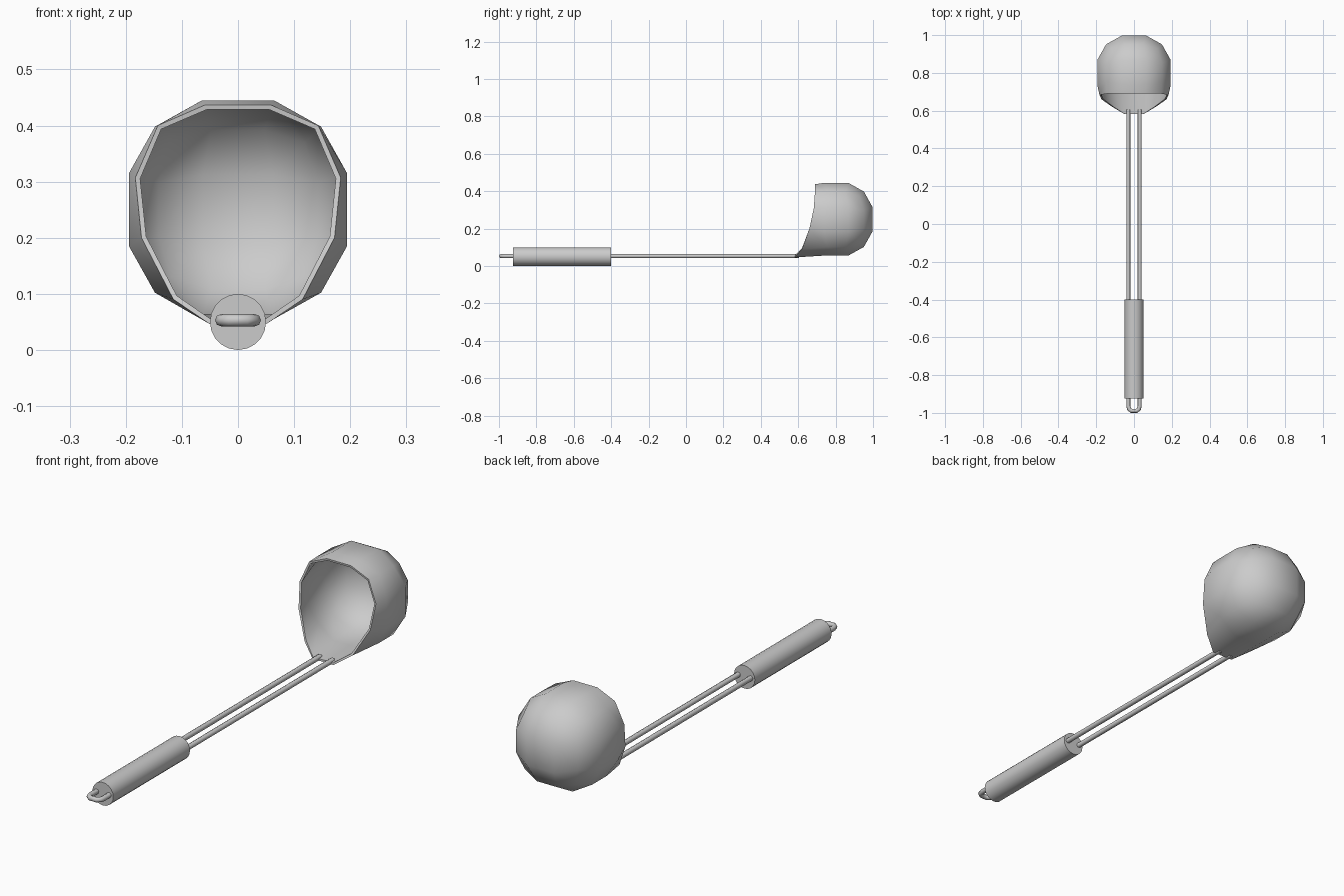
import bpy, bmesh, math
from mathutils import Vector

if "Cube" in bpy.data.objects:
    bpy.data.objects.remove(bpy.data.objects["Cube"])

metal = bpy.data.materials.new("grey_metal")
metal.use_nodes = True
metal.diffuse_color = (0.6, 0.6, 0.6, 1)
metal.node_tree.nodes["Principled BSDF"].inputs["Base Color"].default_value = (0.6, 0.6, 0.6, 1)


def activate(obj):
    bpy.ops.object.select_all(action='DESELECT')
    bpy.context.view_layer.objects.active = obj
    obj.select_set(True)


# Scoop bowl: a cube sphere open at the front, with its lower rim drawn out to a lip
CENTRE, RADIUS = Vector((0, 0.803, 0.25)), 0.215
STEPS = (-1, -1 / 3, 1 / 3, 1)
# Rim half-outline from top to bottom
RIM = [(0.058, 0.69, 0.437), (0.143, 0.69, 0.4), (0.183, 0.683, 0.307),
       (0.172, 0.66, 0.2), (0.115, 0.62, 0.09), (0.05, 0.582, 0.046)]
# Square perimeter, clockwise from the top, matching the rim outline
HALF = [(1 / 3, 1), (1, 1), (1, 1 / 3), (1, -1 / 3), (1, -1), (1 / 3, -1)]
perimeter = HALF + [(-u, v) for u, v in reversed(HALF)]
rim = RIM + [(-x, y, z) for x, y, z in reversed(RIM)]


def on_sphere(u, t, v):
    return CENTRE + RADIUS * Vector((u, t, v)).normalized()


bm = bmesh.new()
rings = [[bm.verts.new(p) for p in rim]]
for t in STEPS[1:]:
    rings.append([bm.verts.new(on_sphere(u, t, v)) for u, v in perimeter])
for a, b in zip(rings, rings[1:]):
    for i in range(len(a)):
        j = (i + 1) % len(a)
        bm.faces.new((a[i], a[j], b[j], b[i]))
# Rounded back of the bowl
back = dict(zip(perimeter, rings[-1]))
for u in STEPS[1:3]:
    for v in STEPS[1:3]:
        back[(u, v)] = bm.verts.new(on_sphere(u, 1, v))
for u0, u1 in zip(STEPS, STEPS[1:]):
    for v0, v1 in zip(STEPS, STEPS[1:]):
        bm.faces.new([back[k] for k in ((u0, v0), (u0, v1), (u1, v1), (u1, v0))])
bmesh.ops.recalc_face_normals(bm, faces=bm.faces)
if max(bm.faces, key=lambda f: f.calc_center_median().y).normal.y < 0:
    bmesh.ops.reverse_faces(bm, faces=bm.faces)
mesh = bpy.data.meshes.new("scoop_bowl")
bm.to_mesh(mesh)
bm.free()
bowl = bpy.data.objects.new("scoop_bowl", mesh)
bpy.context.collection.objects.link(bowl)
mesh.materials.append(metal)
shell = bowl.modifiers.new("shell", 'SOLIDIFY')
shell.thickness = 0.009
shell.offset = -1
activate(bowl)
bpy.ops.object.modifier_apply(modifier="shell")
bpy.ops.object.shade_smooth_by_angle(angle=math.radians(60))

# Bent wire: two rods joined by a hanging loop at the handle end
curve = bpy.data.curves.new("wire_rods", 'CURVE')
curve.dimensions = '3D'
curve.bevel_depth = 0.011
curve.bevel_resolution = 2
curve.use_fill_caps = True
side = [(0.03, 0.605), (0.03, -0.965), (0.026, -0.98), (0.014, -0.989)]
path = side + [(-x, y) for x, y in reversed(side)]
spline = curve.splines.new('POLY')
spline.points.add(len(path) - 1)
for point, (x, y) in zip(spline.points, path):
    point.co = (x, y, 0.053, 1)
rods = bpy.data.objects.new("wire_rods", curve)
bpy.context.collection.objects.link(rods)
curve.materials.append(metal)
activate(rods)
bpy.ops.object.convert(target='MESH')
bpy.ops.object.shade_smooth_by_angle(angle=math.radians(50))

# Round grip
bpy.ops.mesh.primitive_cylinder_add(vertices=20, radius=0.05, depth=0.525,
                                    location=(0, -0.6625, 0.05),
                                    rotation=(math.pi / 2, 0, 0))
grip = bpy.context.object
grip.name = "grip"
grip.data.materials.append(metal)
bpy.ops.object.shade_smooth_by_angle(angle=math.radians(40))
